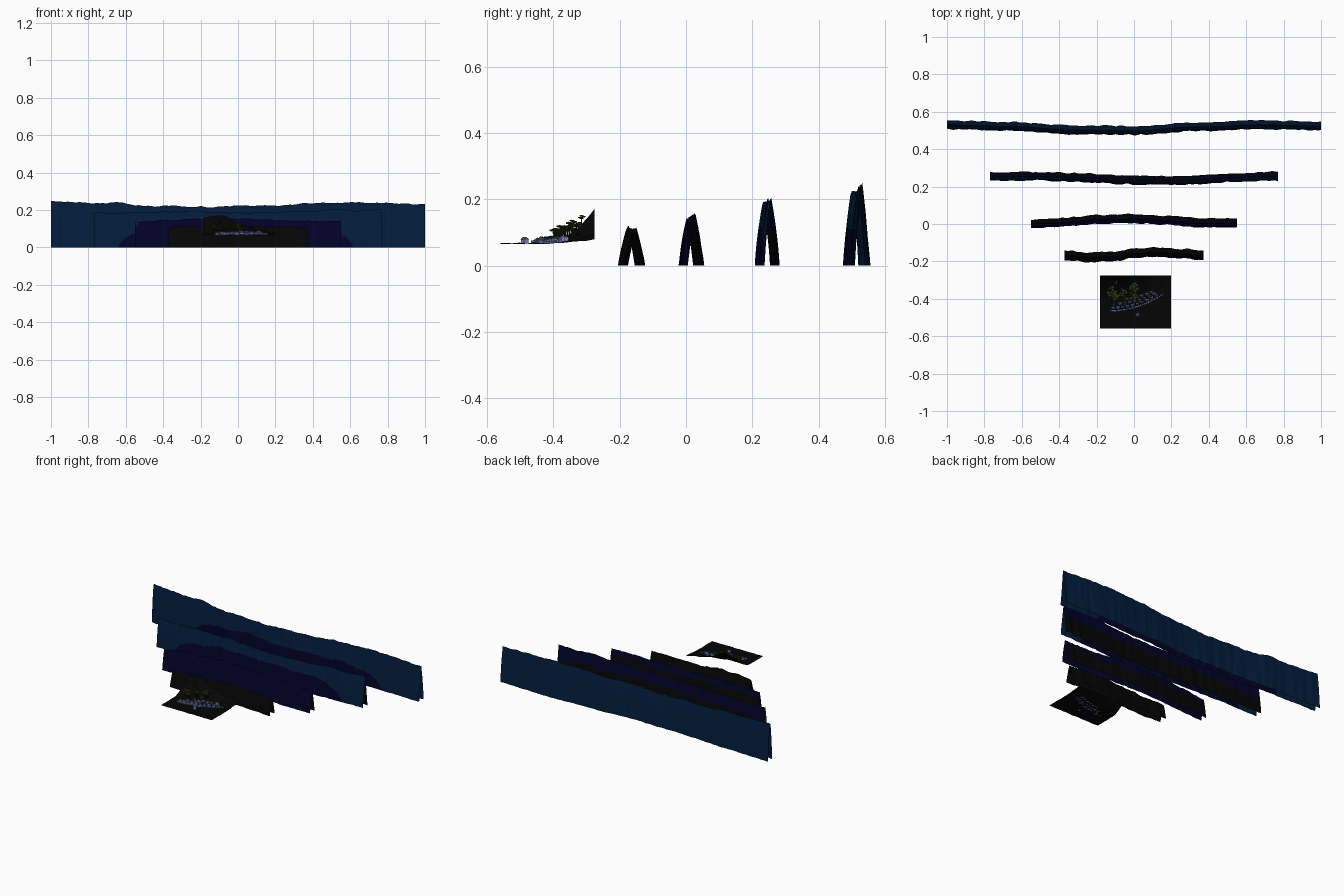
import bpy, bmesh, math, random
from mathutils import Vector, Matrix, noise

random.seed(4)
if "Cube" in bpy.data.objects:
    bpy.data.objects.remove(bpy.data.objects["Cube"])


def make_material(name, rgb):
    m = bpy.data.materials.new(name)
    m.use_nodes = True
    m.diffuse_color = (*rgb, 1)
    m.node_tree.nodes["Principled BSDF"].inputs["Base Color"].default_value = (*rgb, 1)
    return m


BLUE = make_material("deep blue", (0.001, 0.012, 0.045))
INDIGO = make_material("dark indigo", (0.001, 0.0005, 0.022))
BLACK = make_material("near black", (0.0015, 0.0015, 0.0015))
GREEN = make_material("leaf green", (0.02, 0.042, 0.005))
BARK = make_material("dark bark", (0.012, 0.007, 0.004))
WALL = make_material("periwinkle wall", (0.25, 0.27, 0.6))
ROOF = make_material("slate roof", (0.08, 0.085, 0.2))


def finish(name, bm, mats, smooth=False):
    mesh = bpy.data.meshes.new(name)
    bm.to_mesh(mesh)
    bm.free()
    for m in mats:
        mesh.materials.append(m)
    ob = bpy.data.objects.new(name, mesh)
    bpy.context.collection.objects.link(ob)
    if smooth:
        bpy.ops.object.select_all(action="DESELECT")
        ob.select_set(True)
        bpy.context.view_layer.objects.active = ob
        bpy.ops.object.shade_smooth_by_angle(angle=math.radians(40))


def blend(points, u):
    """Ease through evenly spaced values, u from 0 to 1."""
    f = min(max(u, 0), 0.9999) * (len(points) - 1)
    i = int(f)
    t = (1 - math.cos((f - i) * math.pi)) / 2
    return points[i] * (1 - t) + points[i + 1] * t


def wobble(x, seed, freq):
    return noise.noise(Vector((x * freq, seed + 0.3, 0.5)))


def sheet(bm, cols, rows, point):
    grid = [[bm.verts.new(point(i / cols, j / rows)) for j in range(rows + 1)]
            for i in range(cols + 1)]
    for i in range(cols):
        for j in range(rows):
            bm.faces.new((grid[i][j], grid[i + 1][j], grid[i + 1][j + 1], grid[i][j + 1]))


# Mountain ridges: folded sheets, open underneath and at the ends
def ridge(name, half, path, heights, hw, seed, paint):
    bm = bmesh.new()
    rows = 40

    def point(u, v):
        x = half * (2 * u - 1)
        side = 2 * v - 1
        t = 1 - abs(side)
        top = blend(heights, u) + 0.006 * wobble(x, seed, 14) + 0.004 * wobble(x, seed, 45)
        y = blend(path, u) + side * hw * (0.75 + 0.25 * t)
        y += 0.006 * wobble(x, seed + math.copysign(3, side) + t, 30) * (1 - 0.5 * t)
        return Vector((x, y, top * t))

    sheet(bm, int(200 * half) + 40, rows, point)
    for k, f in enumerate(bm.faces):
        c = f.calc_center_median()
        f.material_index = paint(c, k % rows < rows // 2)
    finish(name, bm, [BLUE, INDIGO, BLACK], True)


def glow(c, a, b, seed):
    """Inside a low, steep-sided dome on the slope."""
    return abs(c.x / a) ** 4 + (c.z / b) ** 2 + 0.25 * wobble(c.x, seed, 7) < 1


ridge("far_ridge", 1.0, (0.53, 0.523, 0.504, 0.5, 0.52, 0.531, 0.525),
      (0.245, 0.24, 0.222, 0.218, 0.222, 0.238, 0.24, 0.234), 0.031, 1,
      lambda c, front: int(front and glow(c, 0.72, 0.12, 1)))
ridge("third_ridge", 0.77, (0.254, 0.256, 0.247, 0.235, 0.233, 0.247, 0.257),
      (0.185, 0.19, 0.195, 0.185, 0.19, 0.2, 0.2), 0.031, 2,
      lambda c, front: int(glow(c, 0.62, 0.12, 2)) if front else
      (1 if c.z > 0.12 + 0.02 * wobble(c.x, 5, 8) else 2))
ridge("second_ridge", 0.55, (0.001, 0.01, 0.025, 0.028, 0.02, 0.005, 0.006),
      (0.138, 0.145, 0.155, 0.153, 0.145, 0.142, 0.138), 0.032, 3,
      lambda c, front: int(glow(c, 0.59, 0.26, 3)) if front else
      (1 if c.z > 0.11 + 0.02 * wobble(c.x, 6, 8) else 2))
ridge("near_ridge", 0.372, (-0.166, -0.178, -0.174, -0.158, -0.15, -0.158, -0.166),
      (0.106, 0.112, 0.116, 0.112, 0.115, 0.113, 0.108), 0.034, 4,
      lambda c, front: 2)


# Village ground: a level sheet climbing to a hillside at the back
LEFT, FRONT, WIDE, DEEP = -0.183, -0.56, 0.38, 0.284


def ground_z(x, y):
    rise = max(0, (y + 0.43) / 0.154) ** 2
    lift = blend((0.095, 0.105, 0.06, 0.03, 0.013), (x - LEFT) / WIDE)
    return 0.067 + lift * rise + 0.003 * noise.noise(Vector((x * 25, y * 25, 0)))


def ground_point(u, v):
    x, y = LEFT + WIDE * u, FRONT + DEEP * v
    return Vector((x, y, ground_z(x, y)))


bm = bmesh.new()
sheet(bm, 30, 24, ground_point)
finish("village_ground", bm, [BLACK])


def paint_new(bm, start, index):
    bm.faces.ensure_lookup_table()
    for f in bm.faces[start:]:
        f.material_index = index


# Trees: thin trunk with flattened leaf clumps
def tree(bm, x, y, h):
    z = ground_z(x, y)
    start = len(bm.faces)
    bmesh.ops.create_cone(bm, segments=5, radius1=0.0022, radius2=0.001, depth=h,
                          matrix=Matrix.Translation((x, y, z + h / 2)))
    paint_new(bm, start, 0)
    start = len(bm.faces)
    turn = random.uniform(0, 6)
    for c in range(4):
        a = c * 2.1 + turn
        r = h * random.uniform(0.2, 0.3)
        spot = (x + 0.26 * h * math.cos(a), y + 0.26 * h * math.sin(a), z + h * (0.7 + 0.1 * c))
        bmesh.ops.create_icosphere(bm, subdivisions=1, radius=r,
                                   matrix=Matrix.Translation(spot) @ Matrix.Diagonal((1, 1, 0.4, 1)))
    paint_new(bm, start, 1)


bm = bmesh.new()
for k in range(30):
    tree(bm, random.uniform(-0.135, 0.02), random.uniform(-0.395, -0.315),
         random.uniform(0.024, 0.038))
for k in range(12):
    x = random.uniform(-0.13, 0.13)
    tree(bm, x, -0.425 + 0.25 * max(x, 0) + random.uniform(-0.012, 0.03), 0.02)
finish("trees", bm, [BARK, GREEN])


# Houses: box walls with a gabled roof, in rows along a curved street
def house(bm, x, y, angle, s):
    base = Matrix.Translation((x, y, ground_z(x, y))) @ Matrix.Rotation(angle, 4, "Z")
    start = len(bm.faces)
    bmesh.ops.create_cube(bm, size=1, matrix=base @ Matrix.Translation((0, 0, s * 0.3))
                          @ Matrix.Diagonal((s, s * 0.7, s * 0.6, 1)))
    paint_new(bm, start, 0)
    start = len(bm.faces)
    ends = []
    for sx in (-0.55, 0.55):
        pts = ((sx, -0.45, 0.6), (sx, 0.45, 0.6), (sx, 0, 0.95))
        ends.append([bm.verts.new(base @ (Vector(p) * s)) for p in pts])
    a, b = ends
    bm.faces.new(a)
    bm.faces.new(b[::-1])
    for i in range(3):
        j = (i + 1) % 3
        bm.faces.new((a[j], a[i], b[i], b[j]))
    paint_new(bm, start, 1)


def street(t, row):
    return -0.125 + 0.26 * t + 0.012 * row, -0.45 + 0.075 * t * t + 0.022 * row


bm = bmesh.new()
for row in range(3):
    for k in range(10 - 2 * row):
        x, y = street((k + row + 0.5) / 10, row)
        house(bm, x, y, 0.05 * k + random.uniform(-0.2, 0.2), random.uniform(0.014, 0.02))
house(bm, 0.02, -0.487, 0.5, 0.02)
finish("houses", bm, [WALL, ROOF])

# Street wall: short blocks following the street, with a few gaps
bm = bmesh.new()
for k in range(34):
    x, y = street(k / 31, 0)
    y -= 0.014
    bmesh.ops.create_cube(bm, size=1, matrix=Matrix.Translation((x, y, ground_z(x, y) + 0.004))
                          @ Matrix.Rotation(0.6 * k / 34, 4, "Z")
                          @ Matrix.Diagonal((0.0065, 0.007, 0.008, 1)))
finish("street_wall", bm, [WALL])
